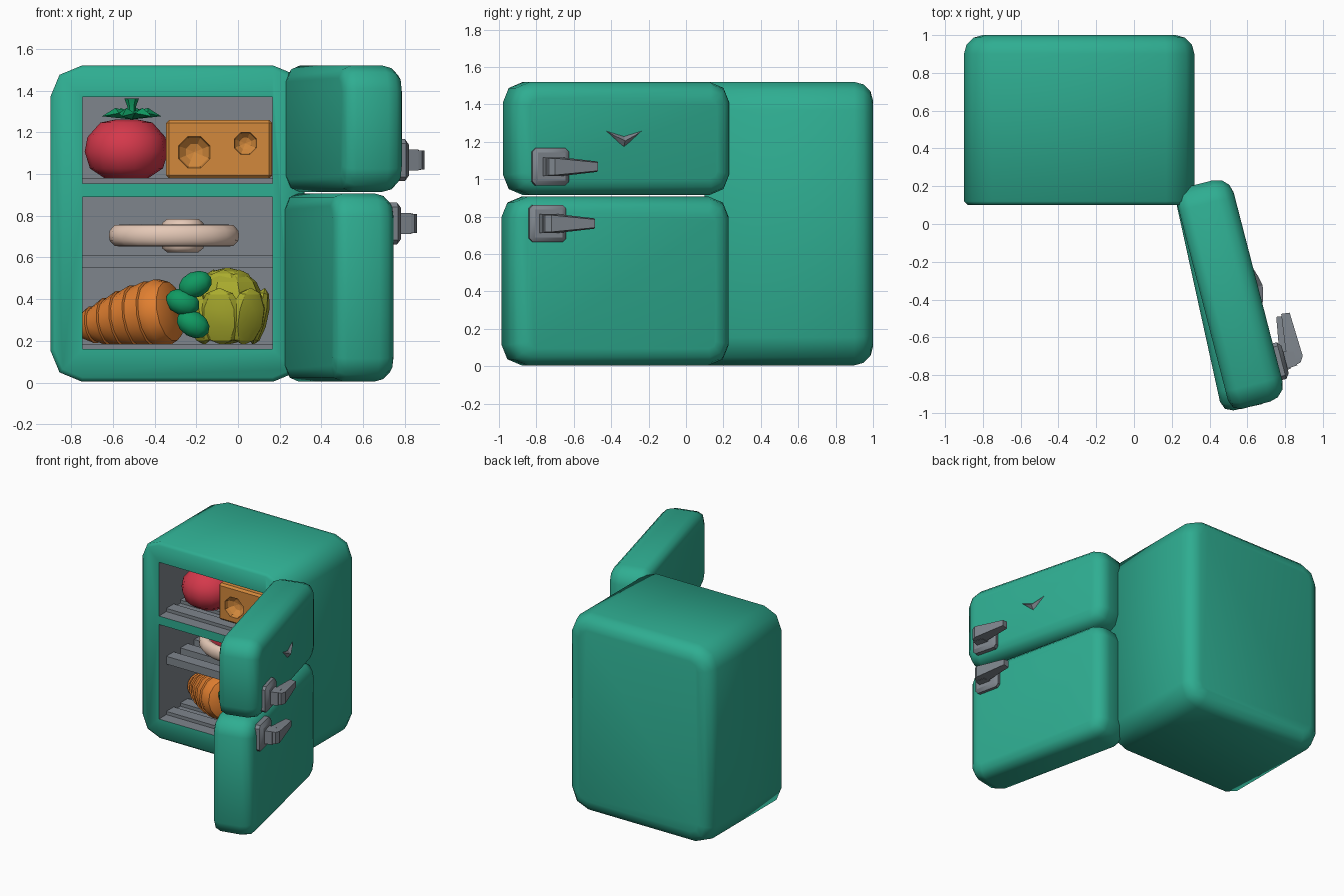
import bpy, bmesh, math
from mathutils import Matrix, Vector

if "Cube" in bpy.data.objects:
    bpy.data.objects.remove(bpy.data.objects["Cube"])

T = Matrix.Translation


def material(name, rgb):
    m = bpy.data.materials.new(name)
    m.diffuse_color = (*rgb, 1)
    m.use_nodes = True
    m.node_tree.nodes["Principled BSDF"].inputs["Base Color"].default_value = m.diffuse_color
    return m


GREEN = material("teal_green", (0.028, 0.42, 0.285))
GREY = material("steel_grey", (0.21, 0.235, 0.265))
RED = material("red", (0.66, 0.04, 0.07))
CHEESE = material("cheese_orange", (0.65, 0.25, 0.045))
CARROT = material("carrot_orange", (0.76, 0.215, 0.03))
BEIGE = material("beige", (0.78, 0.58, 0.47))
LEAF = material("leaf_green", (0.005, 0.32, 0.12))
OLIVE = material("olive_yellow", (0.40, 0.41, 0.027))


def finish(name, bm, mats, matrix=Matrix(), angle=50):
    """Turn a bmesh into an object, smooth below the given angle."""
    bmesh.ops.recalc_face_normals(bm, faces=bm.faces)
    for f in bm.faces:
        f.smooth = angle > 0
    for e in bm.edges:
        e.smooth = e.calc_face_angle(3.2) < math.radians(angle)
    me = bpy.data.meshes.new(name)
    bm.to_mesh(me)
    bm.free()
    for m in mats:
        me.materials.append(m)
    ob = bpy.data.objects.new(name, me)
    bpy.context.collection.objects.link(ob)
    ob.matrix_world = matrix
    return ob


def add_box(bm, lo, hi):
    lo, hi = Vector(lo), Vector(hi)
    size = hi - lo
    bmesh.ops.create_cube(bm, size=1, matrix=T((lo + hi) / 2) @ Matrix.Diagonal((*size, 1)))


def add_hull(bm, pts):
    vs = [bm.verts.new(p) for p in pts]
    bmesh.ops.convex_hull(bm, input=vs)
    bmesh.ops.dissolve_limit(bm, angle_limit=0.02, verts=bm.verts, edges=bm.edges)


def add_ball(bm, loc, size, rot=Matrix(), u=10, v=7):
    bmesh.ops.create_uvsphere(bm, u_segments=u, v_segments=v, radius=1,
                              matrix=T(loc) @ rot @ Matrix.Diagonal((*size, 1)))


def lathe(profile, sides):
    bm = bmesh.new()
    vs = [bm.verts.new((r, 0, z)) for r, z in profile]
    es = [bm.edges.new(p) for p in zip(vs, vs[1:])]
    bmesh.ops.spin(bm, geom=vs + es, axis=(0, 0, 1), cent=(0, 0, 0),
                   angle=2 * math.pi, steps=sides, use_merge=True)
    bmesh.ops.remove_doubles(bm, verts=bm.verts, dist=1e-4)
    return bm


def rounded_box(w, d, h, corner, r_min, seg_min, r_max):
    """Box with rounded outline in XZ, rolled edges on its -Y and +Y sides."""
    bm = bmesh.new()
    add_box(bm, (-w / 2, -d / 2, -h / 2), (w / 2, d / 2, h / 2))
    along = [e for e in bm.edges if abs(e.verts[0].co.y - e.verts[1].co.y) > d / 2]
    bmesh.ops.bevel(bm, geom=along, offset=corner, segments=2, profile=0.5, affect='EDGES')
    for y, r, seg in ((-d / 2, r_min, seg_min), (d / 2, r_max, 3)):
        rim = [e for e in bm.edges if all(abs(v.co.y - y) < 1e-4 for v in e.verts)]
        bmesh.ops.bevel(bm, geom=rim, offset=r, segments=seg, profile=0.5, affect='EDGES')
    return bm


def cut(ob, cutter):
    mod = ob.modifiers.new("cut", 'BOOLEAN')
    mod.operation, mod.solver, mod.object = 'DIFFERENCE', 'EXACT', cutter
    bpy.context.view_layer.objects.active = ob
    bpy.ops.object.modifier_apply(modifier=mod.name)
    bpy.data.objects.remove(cutter)


# Cabinet with two grey compartments
cabinet = finish("cabinet", rounded_box(1.22, 0.9, 1.515, 0.15, 0.02, 1, 0.1),
                 [GREEN, GREY], T((-0.29, 0.55, 0.7625)))
bm = bmesh.new()
add_box(bm, (-0.745, 0, 0.955), (0.165, 0.86, 1.37))
add_box(bm, (-0.745, 0, 0.16), (0.165, 0.86, 0.89))
for f in bm.faces:
    f.material_index = 1
cut(cabinet, finish("compartment_cutter", bm, [GREEN, GREY], angle=0))

# Shelf racks: bars running across
for name, z0, z1 in (("upper_rack", 0.95, 0.98), ("middle_rack", 0.55, 0.61), ("floor_rack", 0.155, 0.185)):
    bm = bmesh.new()
    for i in range(4):
        y = 0.19 + 0.17 * i
        add_box(bm, (-0.75, y, z0), (0.17, y + 0.09, z1))
    finish(name, bm, [GREY], angle=0)

# Open doors with handles (local X runs to the free end, +Y is outside)
UPPER = T((0.509, -0.37, 0)) @ Matrix.Rotation(math.radians(-75.5), 4, 'Z')
LOWER = T((0.487, -0.376, 0)) @ Matrix.Rotation(math.radians(-77.6), 4, 'Z')
for name, mat, z0, z1, hz in (("upper", UPPER, 0.915, 1.52, 1.067), ("lower", LOWER, 0.005, 0.907, 0.763)):
    door = rounded_box(1.21, 0.305, z1 - z0, 0.11, 0.06, 2, 0.09)
    finish(name + "_door", door, [GREEN], mat @ T((0, 0, (z0 + z1) / 2)))
    bm = bmesh.new()
    S = (-1, 1)
    add_hull(bm, [(0.41 + a * x, y, b * z) for a in S for b in S
                  for x, y, z in ((0.1, 0.13, 0.08), (0.08, 0.13, 0.1), (0.1, 0.175, 0.08),
                                  (0.08, 0.175, 0.1), (0.075, 0.195, 0.075))])
    add_hull(bm, [(x, y, b * 0.05) for b in S
                  for x, y in ((0.36, 0.18), (0.46, 0.18), (0.38, 0.25), (0.455, 0.25))])
    add_hull(bm, [(x, y, b * z) for b in S
                  for x, y, z in ((0.455, 0.22, 0.05), (0.445, 0.27, 0.045), (0.415, 0.29, 0.045),
                                  (0.36, 0.21, 0.05), (0.17, 0.235, 0.028), (0.175, 0.28, 0.022))])
    finish(name + "_handle", bm, [GREY], mat @ T((0, 0, hz)), 30)

# Chevron trim on the upper door
bm = bmesh.new()
for s in (-1, 1):
    add_hull(bm, [(0, 0.145, 1.165), (0, 0.145, 1.235), (s * 0.118, 0.145, 1.27),
                  (0, 0.178, 1.205), (s * 0.06, 0.165, 1.235)])
finish("chevron_trim", bm, [GREY], UPPER, 0)

# Tomato with leafy top
finish("tomato", lathe([(0, 0), (0.1, 0), (0.175, 0.05), (0.2, 0.13), (0.187, 0.2), (0.125, 0.27),
                        (0.05, 0.285), (0, 0.27)], 14), [RED], T((-0.535, 0.42, 0.977)))
bm = lathe([(0, 0), (0.025, 0.01), (0.02, 0.06), (0.035, 0.1), (0, 0.1)], 6)
for i in range(6):
    rot = Matrix.Rotation(i * math.pi / 3 + 0.2, 4, 'Z')
    add_hull(bm, [rot @ Vector(p) for p in ((0, 0, 0.0), (0, 0, 0.035), (0.07, 0.04, 0.03),
                                            (0.07, -0.04, 0.03), (0.08, 0, 0.055), (0.145, 0, 0.015))])
finish("tomato_leaves", bm, [LEAF], T((-0.51, 0.42, 1.262)), 30)

# Cheese block with scooped holes
bm = bmesh.new()
add_box(bm, (-0.345, 0.25, 0.978), (0.163, 0.62, 1.26))
bmesh.ops.bevel(bm, geom=bm.edges[:], offset=0.015, segments=1, affect='EDGES')
cheese = finish("cheese", bm, [CHEESE], angle=0)
bm = bmesh.new()
turn = Matrix.Rotation(math.pi / 2, 4, 'X') @ Matrix.Rotation(math.pi / 8, 4, 'Z')
add_ball(bm, (-0.21, 0.24, 1.105), (0.085, 0.085, 0.075), turn, 8, 6)
add_ball(bm, (0.035, 0.24, 1.147), (0.06, 0.06, 0.06), turn, 8, 6)
cut(cheese, finish("hole_cutter", bm, [CHEESE], angle=0))

# Steak: pale fat rim, red meat and a round bone
half = [(0, 0.04), (0.235, 0.04), (0.25, 0.053), (0.285, 0.05), (0.308, 0.025)]
bm = lathe(half + [(0.313, 0)] + [(r, -z) for r, z in reversed(half)], 20)
bm.normal_update()
for f in bm.faces:
    f.material_index = int(f.calc_center_median().xy.length < 0.235)
finish("steak", bm, [BEIGE, RED], T((-0.307, 0.46, 0.705)) @ Matrix.Diagonal((1, 0.72, 1, 1)))
finish("steak_bone", lathe([(0, -0.08), (0.075, -0.08), (0.1, -0.06), (0.1, 0.06), (0.075, 0.08), (0, 0.08)], 10),
       [BEIGE], T((-0.265, 0.46, 0.705)))

# Carrot: stepped rings growing from the tip
profile = [(0, 0), (0.05, 0.005)]
for i in range(5):
    z = 0.08 * (i + 1)
    r = 0.06 + 0.105 * math.sin(z / 0.42 * math.pi / 2)
    profile += [(r, z), (r - 0.01, z + 0.005)]
profile += [(0.165, 0.45), (0.145, 0.5), (0.08, 0.53), (0, 0.52)]
tip, end = Vector((-0.765, 0.55, 0.265)), Vector((-0.31, 0.32, 0.345))
finish("carrot", lathe(profile, 14), [CARROT],
       T(tip) @ (end - tip).to_track_quat('Z', 'Y').to_matrix().to_4x4(), 35)
bm = bmesh.new()
for x, z, tilt in ((-0.205, 0.47, -25), (-0.265, 0.385, 20), (-0.215, 0.28, 30)):
    add_ball(bm, (x, 0.27, z), (0.088, 0.06, 0.062), Matrix.Rotation(math.radians(tilt), 4, 'Y'), 10, 6)
finish("carrot_leaves", bm, [LEAF])

# Cabbage: core wrapped in leaning leaves
bm = bmesh.new()
add_ball(bm, (0, 0, 0), (0.18, 0.18, 0.185), u=9)
for ring, (count, dist, tilt, height) in enumerate(((7, 0.15, 12, -0.05), (5, 0.1, -14, 0.04))):
    for i in range(count):
        rot = Matrix.Rotation(2 * math.pi * (i + 0.5 * ring) / count, 4, 'Z')
        lean = rot @ T((dist, 0, height)) @ Matrix.Rotation(math.radians(tilt), 4, 'Y')
        add_ball(bm, (0, 0, 0), (0.045, 0.11, 0.14), lean, 8, 5)
finish("cabbage", bm, [OLIVE], T((-0.05, 0.49, 0.367)), 25)
